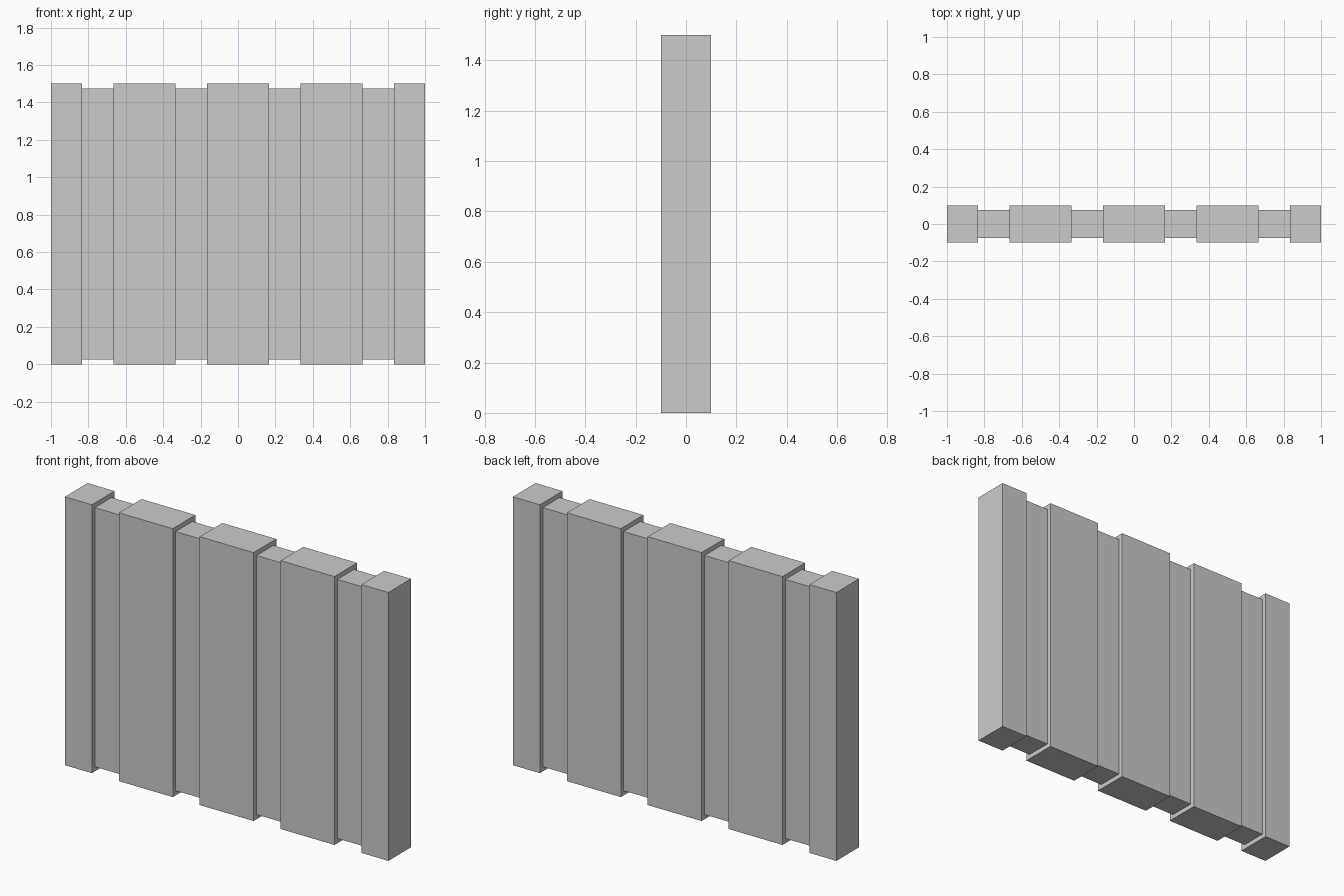
import bpy, bmesh

if "Cube" in bpy.data.objects:
    bpy.data.objects.remove(bpy.data.objects["Cube"])

HEIGHT, HALF_DEPTH, INSET = 1.5, 0.1, 0.026

# Alternating full and recessed bands along x, in sixths of a unit
edges = [-6, -5, -4, -2, -1, 1, 2, 4, 5, 6]

bm = bmesh.new()


def ring(x, inset):
    """Rectangular cross-section of the wall at x."""
    y, lo, hi = HALF_DEPTH - inset, inset, HEIGHT - inset
    return [bm.verts.new((x, a, b)) for a, b in
            ((-y, lo), (y, lo), (y, hi), (-y, hi))]


# Two rings per band, so each step has a square shoulder
rings = []
for i, (a, b) in enumerate(zip(edges, edges[1:])):
    inset = INSET * (i % 2)
    rings += [ring(a / 6, inset), ring(b / 6, inset)]

# Skin the rings and cap the ends
for r, s in zip(rings, rings[1:]):
    for k in range(4):
        n = (k + 1) % 4
        bm.faces.new((r[k], r[n], s[n], s[k]))
bm.faces.new(rings[0])
bm.faces.new(rings[-1])
bmesh.ops.recalc_face_normals(bm, faces=bm.faces)

mesh = bpy.data.meshes.new("grooved_wall_panel")
bm.to_mesh(mesh)
bm.free()
wall = bpy.data.objects.new("grooved_wall_panel", mesh)
bpy.context.collection.objects.link(wall)
